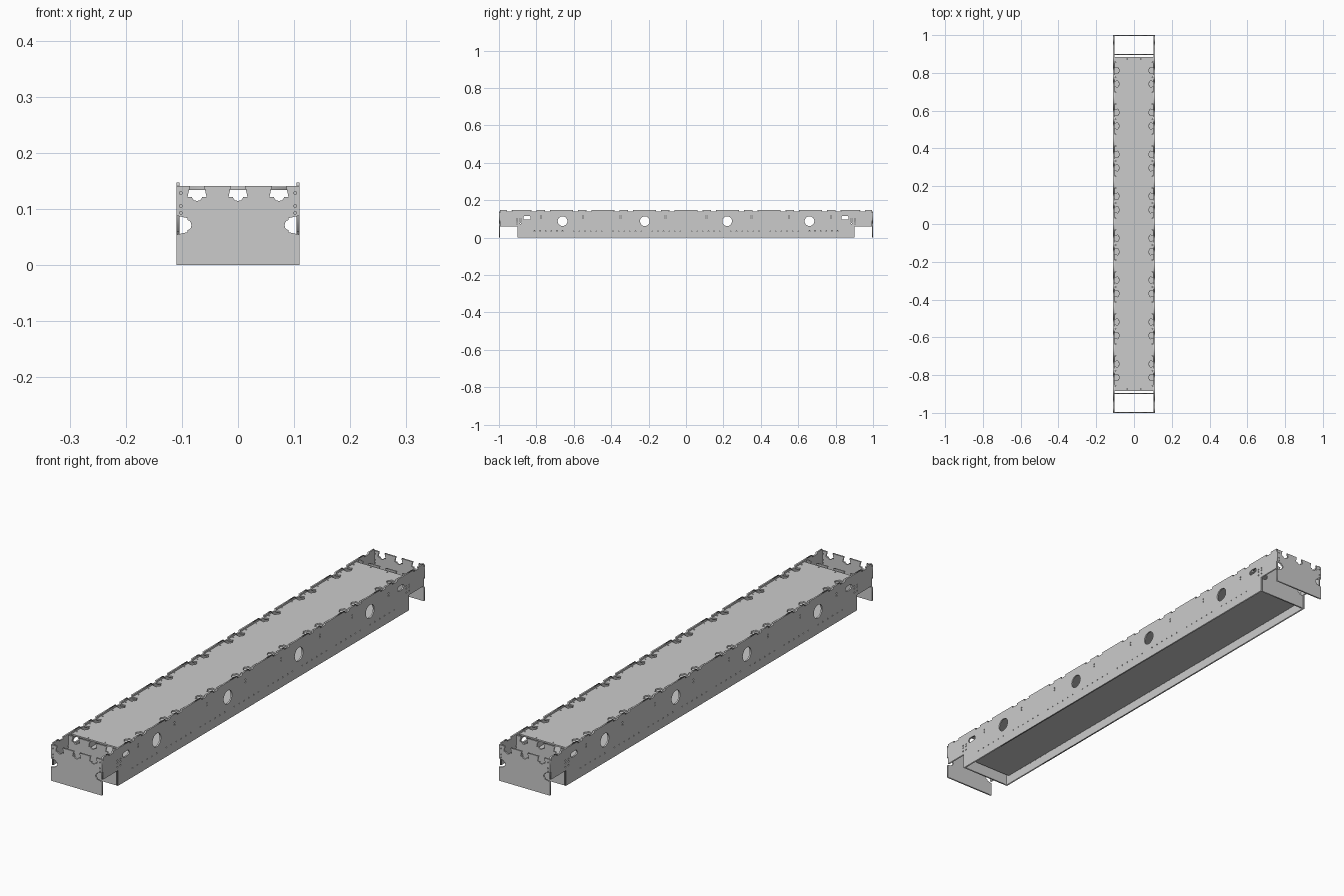
import bpy, math
from mathutils import Matrix, Vector

if "Cube" in bpy.data.objects:
    bpy.data.objects.remove(bpy.data.objects["Cube"])

T = 0.006            # sheet thickness
HX, HY = 0.11, 1.0   # half width, half length
END = 0.9            # half length of the deep middle section


def edge(p0, p1, notches=(), mouth=0.025, inner=0.034, depth=0.02, relief=0.007):
    """Points along one counter-clockwise edge, with dovetail notches at given distances."""
    p0, p1 = Vector(p0), Vector(p1)
    d = (p1 - p0).normalized()
    n = Vector((-d.y, d.x))
    pts = [p0]
    for t in sorted(notches):
        b = p0 + d * t
        pts += [b - d * mouth / 2, b - d * inner / 2 + n * depth]
        if relief:
            for k in range(7):
                a = math.pi * k / 6
                pts.append(b - d * 0.009 * math.cos(a) + n * (depth + relief * math.sin(a)))
        pts += [b + d * inner / 2 + n * depth, b + d * mouth / 2]
    return pts


def circle(x, y, r, n=8):
    return [(x + r * math.cos(2 * math.pi * k / n), y + r * math.sin(2 * math.pi * k / n)) for k in range(n)]


def slot(x, y, length, height):
    r, h = height / 2, (length - height) / 2
    return [(x + (h if k < 8 else -h) + r * math.cos(math.pi * (k - (k > 7)) / 7 - math.pi / 2),
             y + r * math.sin(math.pi * (k - (k > 7)) / 7 - math.pi / 2)) for k in range(16)]


def sheet(name, outline, holes, axes, loc):
    """Flat cut sheet: filled 2D curve with holes, turned into a mesh."""
    cu = bpy.data.curves.new(name, 'CURVE')
    cu.dimensions, cu.fill_mode, cu.extrude = '2D', 'BOTH', T / 2
    for pts in [outline] + holes:
        sp = cu.splines.new('POLY')
        sp.points.add(len(pts) - 1)
        for q, p in zip(sp.points, pts):
            q.co = (p[0], p[1], 0, 1)
        sp.use_cyclic_u = True
    tmp = bpy.data.objects.new(name + "_curve", cu)
    bpy.context.collection.objects.link(tmp)
    me = bpy.data.meshes.new_from_object(tmp.evaluated_get(bpy.context.evaluated_depsgraph_get()))
    bpy.data.objects.remove(tmp)
    me.name = name
    ob = bpy.data.objects.new(name, me)
    bpy.context.collection.objects.link(ob)
    ob.matrix_world = Matrix.Translation(loc) @ Matrix(axes).transposed().to_4x4()
    return ob


SIDE = ((0, 1, 0), (0, 0, 1), (1, 0, 0))
FRONT = ((1, 0, 0), (0, 0, 1), (0, -1, 0))
FLAT = ((1, 0, 0), (0, 1, 0), (0, 0, 1))

# Paired joint positions along the length
joints = [(k + 0.5) * 0.222 + s * 0.036 for k in range(-4, 4) for s in (-1, 1)]

# Side panels: stepped outline, notched top, cable holes, slots and bolt holes
L = HY - T
top = 0.147
side = [(-L, 0.06), (-END, 0.06), (-END, 0), (END, 0), (END, 0.06), (L, 0.06)]
side += edge((L, top), (-L, top), [L - y for y in joints + [-0.945, 0.945]],
             mouth=0.026, inner=0.03, depth=0.007, relief=0)
side += [(-L, top)]
side_holes = [circle(y, 0.088, 0.026, 28) for y in (-0.66, -0.22, 0.22, 0.66)]
for s in (-1, 1):
    side_holes.append(slot(s * 0.85, 0.107, 0.04, 0.02))
    side_holes += [circle(s * y, z, 0.003) for y in (0.885, 0.903) for z in (0.075, 0.09, 0.1)]
    side_holes += [circle(s * y, z, 0.003) for y in (0.11, 0.35, 0.55, 0.775) for z in (0.105, 0.115)]
    side_holes += [circle(s * (0.03 + 0.03 * k), 0.036, 0.0025) for k in range(28) if k % 7 != 6]
for s, nm in ((-1, "left"), (1, "right")):
    sheet(nm + "_side_panel", side, side_holes, SIDE, (s * (HX - T / 2), 0, 0))


# End plates and inner bulkheads: dovetail notches on the top and sides
def end_outline(w, h=0.141):
    flank = dict(mouth=0.034, inner=0.025)
    return (edge((-w, 0), (w, 0)) + edge((w, 0), (w, h), [0.071], **flank)
            + edge((w, h), (-w, h), [w - 0.073, w, w + 0.073])
            + edge((-w, h), (-w, 0), [h - 0.071], **flank))


end_holes = [circle(s * 0.102, z, 0.0025) for s in (-1, 1) for z in (0.093, 0.105, 0.128)]
for s, nm in ((-1, "front"), (1, "back")):
    sheet(nm + "_end_plate", end_outline(HX), end_holes, FRONT, (0, s * (HY - T / 2), 0))
    sheet(nm + "_bulkhead", end_outline(HX - T), [], FRONT, (0, s * (END - T / 2), 0))

# Top deck: notched along both long edges, with rows of small bolt holes
w, l = HX - T, 0.883
deck = (edge((-w, -l), (w, -l)) + edge((w, -l), (w, l), [y + l for y in joints])
        + edge((w, l), (-w, l)) + edge((-w, l), (-w, -l), [l - y for y in joints]))
deck_holes = [circle(s * 0.098, (k + 0.5) * 0.222 + dy, 0.0025)
              for s in (-1, 1) for k in range(-4, 4) for dy in (-0.08, 0, 0.08)]
deck_holes += [circle(x, s * 0.873, 0.0025) for s in (-1, 1) for x in (-0.036, 0.036)]
sheet("top_deck", deck, deck_holes, FLAT, (0, 0, 0.137))

# Recessed floor
sheet("recessed_floor", [(-w, -l), (w, -l), (w, l), (-w, l)], [], FLAT, (0, 0, 0.039))
